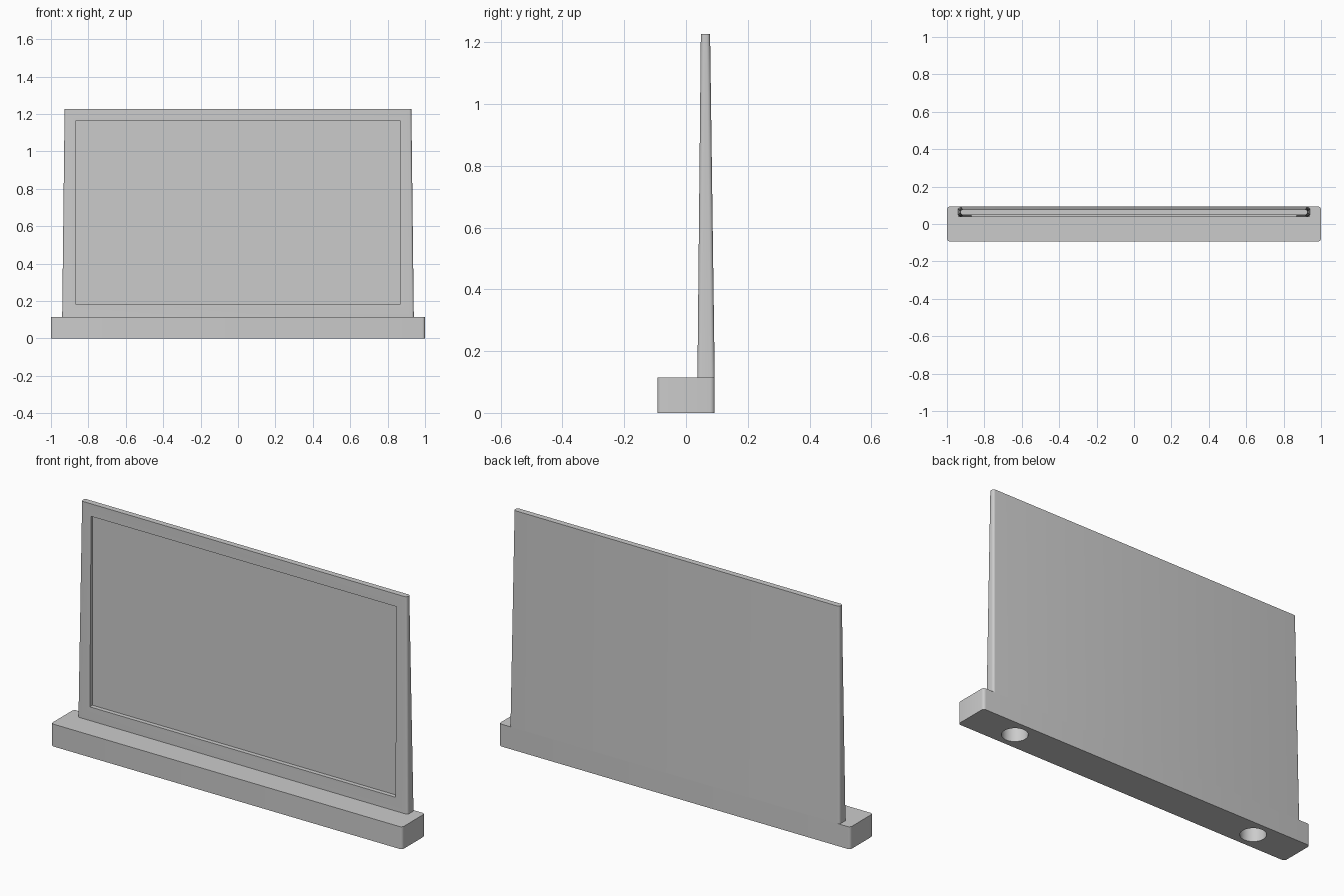
import bpy
import bmesh

if "Cube" in bpy.data.objects:
    bpy.data.objects.remove(bpy.data.objects["Cube"], do_unlink=True)

grey = bpy.data.materials.new("light_grey")
grey.use_nodes = True
grey.diffuse_color = (0.6, 0.6, 0.6, 1)
grey.node_tree.nodes["Principled BSDF"].inputs["Base Color"].default_value = grey.diffuse_color


def block(name, bottom, top, radius=0.0):
    """Tapered block between two (half_x, y0, y1, z) rectangles, upright edges rounded."""
    bm = bmesh.new()
    rings = [[bm.verts.new((x, y, z)) for x, y in ((-hx, y0), (hx, y0), (hx, y1), (-hx, y1))]
             for hx, y0, y1, z in (bottom, top)]
    low, high = rings
    bm.faces.new(low[::-1])
    bm.faces.new(high)
    for i in range(4):
        j = (i + 1) % 4
        bm.faces.new((low[i], low[j], high[j], high[i]))
    if radius:
        upright = [bm.edges.get((a, b)) for a, b in zip(low, high)]
        bmesh.ops.bevel(bm, geom=upright, offset=radius, segments=5,
                        profile=0.5, affect='EDGES')
    mesh = bpy.data.meshes.new(name)
    bm.to_mesh(mesh)
    bm.free()
    mesh.materials.append(grey)
    obj = bpy.data.objects.new(name, mesh)
    bpy.context.collection.objects.link(obj)
    return obj


def activate(obj):
    bpy.ops.object.select_all(action='DESELECT')
    obj.select_set(True)
    bpy.context.view_layer.objects.active = obj


def cut(obj, cutter):
    cutter.hide_render = True
    mod = obj.modifiers.new("cut", 'BOOLEAN')
    mod.operation = 'DIFFERENCE'
    mod.solver = 'EXACT'
    mod.object = cutter
    activate(obj)
    bpy.ops.object.modifier_apply(modifier=mod.name)
    bpy.data.objects.remove(cutter, do_unlink=True)


# Base bar with two round sockets underneath
base = block("base", (1, -0.093, 0.093, 0), (1, -0.093, 0.093, 0.115), 0.015)
for side in (-1, 1):
    bpy.ops.mesh.primitive_cylinder_add(vertices=48, radius=0.063, depth=0.18,
                                        location=(side * 0.73, 0, 0))
    socket = bpy.context.object
    socket.data.materials.append(grey)
    cut(base, socket)

# Tapered upright panel with a recessed front
panel = block("panel", (0.94, 0.037, 0.093, 0.115), (0.927, 0.048, 0.078, 1.226), 0.012)
cut(panel, block("recess_cutter", (0.87, -0.2, 0.06, 0.185), (0.87, -0.2, 0.06, 1.162)))

for part in (base, panel):
    activate(part)
    bpy.ops.object.shade_smooth_by_angle(angle=0.6)
